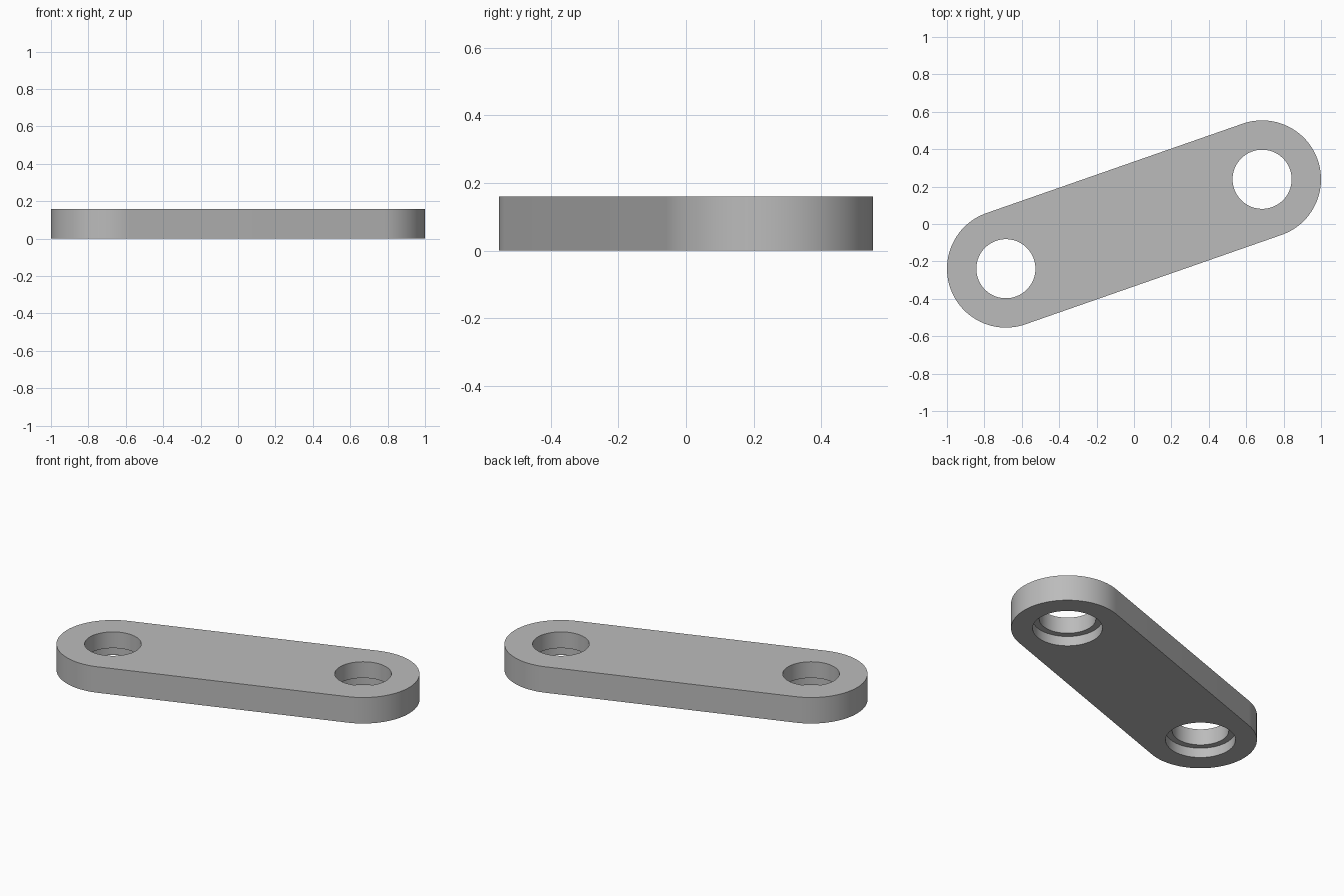
import bpy
import bmesh
from math import atan2, cos, sin, pi, radians
from mathutils import Vector

if "Cube" in bpy.data.objects:
    bpy.data.objects.remove(bpy.data.objects["Cube"], do_unlink=True)

THICK = 0.16
END_R, HOLE_R, BORE_R, BORE_DEPTH = 0.315, 0.158, 0.195, 0.06
RIGHT_EYE, LEFT_EYE = Vector((-0.685, -0.239, 0)), Vector((0.685, 0.239, 0))

# Plain grey metal
grey = bpy.data.materials.new("grey_metal")
grey.use_nodes = True
colour = (0.5, 0.5, 0.5, 1)
grey.diffuse_color = colour
grey.node_tree.nodes["Principled BSDF"].inputs["Base Color"].default_value = colour


def arc(centre, radius, start, sweep, steps):
    """Evenly spaced points along an arc, both ends included."""
    return [centre + radius * Vector((cos(start + sweep * i / steps),
                                      sin(start + sweep * i / steps), 0))
            for i in range(steps + 1)]


def prism(name, outline, bottom, top):
    """Extrude a flat outline between two heights."""
    bm = bmesh.new()
    base = bm.faces.new([bm.verts.new((p.x, p.y, bottom)) for p in outline])
    walls = bmesh.ops.extrude_face_region(bm, geom=[base])["geom"]
    raised = [v for v in walls if isinstance(v, bmesh.types.BMVert)]
    bmesh.ops.translate(bm, verts=raised, vec=(0, 0, top - bottom))
    bmesh.ops.recalc_face_normals(bm, faces=bm.faces)
    mesh = bpy.data.meshes.new(name)
    bm.to_mesh(mesh)
    bm.free()
    mesh.materials.append(grey)
    obj = bpy.data.objects.new(name, mesh)
    bpy.context.collection.objects.link(obj)
    return obj


# Link plate: two round ends joined by straight tangent sides
span = LEFT_EYE - RIGHT_EYE
angle = atan2(span.y, span.x)
outline = (arc(LEFT_EYE, END_R, angle - pi / 2, pi, 48)
           + arc(RIGHT_EYE, END_R, angle + pi / 2, pi, 48))
plate = prism("link_plate", outline, 0, THICK)
bpy.context.view_layer.objects.active = plate
plate.select_set(True)


def cut(name, centre, radius, bottom, top):
    """Cut a round hole out of the plate."""
    circle = arc(centre, radius, 0, 2 * pi, 72)[:-1]
    cutter = prism(name, circle, bottom, top)
    cutter.hide_render = True
    mod = plate.modifiers.new(name, "BOOLEAN")
    mod.operation = "DIFFERENCE"
    mod.solver = "EXACT"
    mod.object = cutter
    bpy.ops.object.modifier_apply(modifier=mod.name)
    bpy.data.objects.remove(cutter, do_unlink=True)


# Through holes, each with a wider counterbore on the underside
for side, eye in (("right", RIGHT_EYE), ("left", LEFT_EYE)):
    cut(side + "_pin_hole", eye, HOLE_R, -0.1, THICK + 0.1)
    cut(side + "_counterbore", eye, BORE_R, -0.1, BORE_DEPTH)

bpy.ops.object.shade_smooth_by_angle(angle=radians(30))
